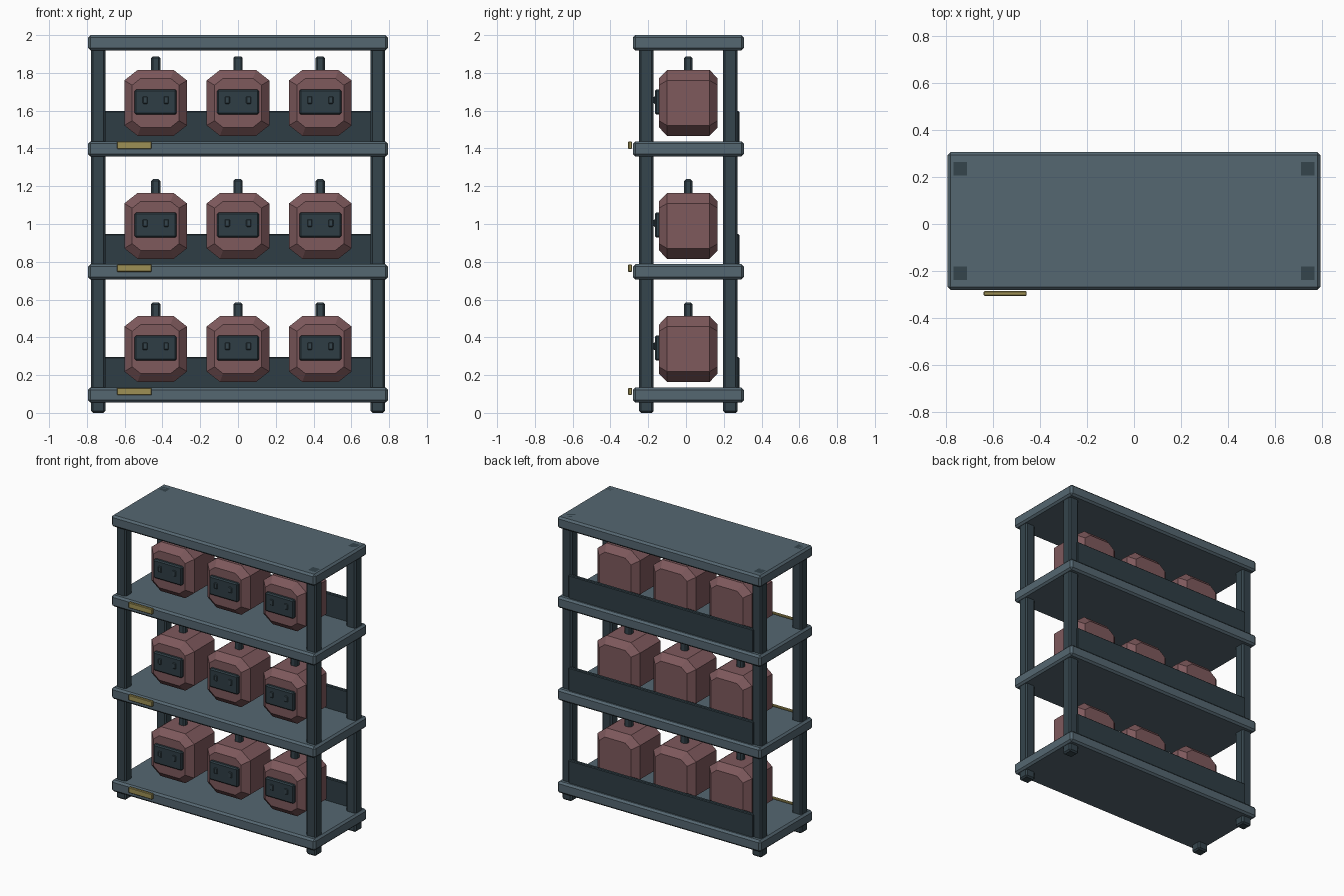
import bpy, bmesh

if "Cube" in bpy.data.objects:
    bpy.data.objects.remove(bpy.data.objects["Cube"])


def material(name, rgb):
    m = bpy.data.materials.new(name)
    m.diffuse_color = (*rgb, 1)
    m.use_nodes = True
    m.node_tree.nodes["Principled BSDF"].inputs["Base Color"].default_value = m.diffuse_color
    return m


STEEL = material("steel", (0.09, 0.135, 0.165))
DARK = material("dark_steel", (0.035, 0.058, 0.072))
PANEL = material("panel_steel", (0.028, 0.048, 0.06))
CASE = material("case_red", (0.21, 0.1, 0.108))
TAG = material("tag_yellow", (0.34, 0.28, 0.09))


def finish(name, bm, mat, bevel=0):
    bmesh.ops.recalc_face_normals(bm, faces=bm.faces)
    mesh = bpy.data.meshes.new(name)
    bm.to_mesh(mesh)
    bm.free()
    mesh.materials.append(mat)
    ob = bpy.data.objects.new(name, mesh)
    bpy.context.collection.objects.link(ob)
    if bevel:
        mod = ob.modifiers.new("bevel", "BEVEL")
        mod.width = bevel
        mod.segments = 1
    return ob


def box(name, x, y, z, mat, bevel=0):
    """Box from (min, max) ranges on each axis."""
    bm = bmesh.new()
    bmesh.ops.create_cube(bm, size=1)
    for v in bm.verts:
        for i, (a, b) in enumerate((x, y, z)):
            v.co[i] = (a + b) / 2 + v.co[i] * (b - a)
    return finish(name, bm, mat, bevel)


def around(c, size):
    return (c - size / 2, c + size / 2)


def octagon(hx, hz, cx, cz):
    """Rectangle outline with cut corners, in the xz plane."""
    return [(hx, hz - cz), (hx - cx, hz), (cx - hx, hz), (-hx, hz - cz),
            (-hx, cz - hz), (cx - hx, -hz), (hx - cx, -hz), (hx, cz - hz)]


def case(name, x, y, z):
    """Eight-sided case with chamfered front and back."""
    bm = bmesh.new()
    outer = octagon(0.166, 0.174, 0.07, 0.055)
    inner = octagon(0.124, 0.130, 0.045, 0.036)
    levels = ((-0.155, inner), (-0.113, outer), (0.113, outer), (0.155, inner))
    rings = [[bm.verts.new((x + px, y + dy, z + pz)) for px, pz in prof]
             for dy, prof in levels]
    for a, b in zip(rings, rings[1:]):
        for i in range(8):
            j = (i + 1) % 8
            bm.faces.new((a[i], a[j], b[j], b[i]))
    bm.faces.new(rings[0])
    bm.faces.new(rings[-1])
    return finish(name, bm, CASE)


YC = 0.0125  # middle of the rack, behind the protruding tags
TOPS = (0.135, 0.787, 1.438)

# corner posts, running down into the feet
for x in (-0.74, 0.74):
    for y in (-0.21, 0.235):
        box("corner_post", around(x, 0.076), around(y, 0.076), (0, 2.0), DARK, 0.01)

# shelves and top board
for top in TOPS + (2.0,):
    box("shelf", (-0.794, 0.794), (-0.281, 0.306), (top - 0.081, top), STEEL, 0.013)

for row, t in enumerate(TOPS):
    # low back panel and front tag
    box("back_panel", (-0.72, 0.72), (0.255, 0.282), (t - 0.01, t + 0.16), PANEL, 0.005)
    box("shelf_tag", (-0.64, -0.457), (-0.306, -0.286), (t - 0.04, t - 0.002), TAG, 0.003)
    # three cases with face plate, slots and stem
    for col in (-1, 0, 1):
        x = col * 0.436
        case("case", x, YC, t + 0.203)
        box("face_plate", around(x, 0.222), (-0.165, -0.13), around(t + 0.208, 0.132), PANEL, 0.008)
        for s in (-1, 1):
            box("plate_slot", around(x + s * 0.056, 0.026), (-0.171, -0.155),
                around(t + 0.218, 0.04), DARK, 0.004)
        box("stem", around(x, 0.05), around(YC, 0.045), (t + 0.34, t + 0.45), DARK, 0.01)
